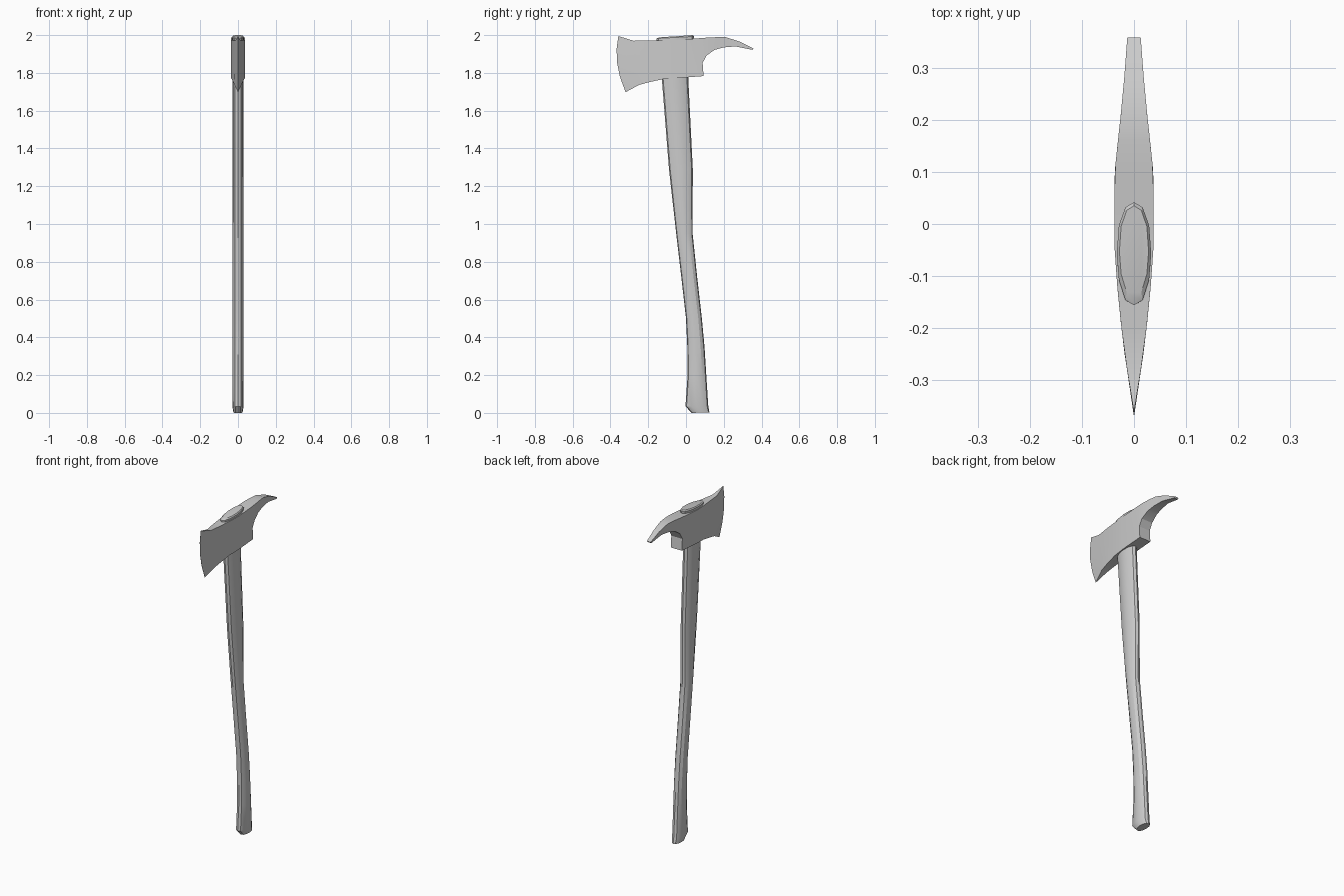
import bpy, bmesh, math

if "Cube" in bpy.data.objects:
    bpy.data.objects.remove(bpy.data.objects["Cube"])


def finish(bm, name):
    bmesh.ops.recalc_face_normals(bm, faces=bm.faces)
    me = bpy.data.meshes.new(name)
    bm.to_mesh(me)
    bm.free()
    ob = bpy.data.objects.new(name, me)
    bpy.context.collection.objects.link(ob)
    bpy.ops.object.select_all(action='DESELECT')
    ob.select_set(True)
    bpy.context.view_layer.objects.active = ob
    bpy.ops.object.shade_smooth_by_angle(angle=math.radians(25))
    return ob


def loft(rings, name):
    bm = bmesh.new()
    loops = [[bm.verts.new(p) for p in r] for r in rings]
    n = len(loops[0])
    for a, b in zip(loops, loops[1:]):
        for i in range(n):
            j = (i + 1) % n
            bm.faces.new((a[i], a[j], b[j], b[i]))
    bm.faces.new(loops[0])
    bm.faces.new(loops[-1])
    bmesh.ops.remove_doubles(bm, verts=bm.verts, dist=0.0005)
    return finish(bm, name)


# Handle: oval section swept through (front y, front z, back y, back z, half width)
half = [(0, 1), (.5, .9), (.88, .55), (1, .0), (.88, -.5), (.5, -.9), (0, -1)]
oval = half + [(-x, y) for x, y in half[-2:0:-1]]
stations = [
    (.03, 0, .124, .003, .024), (-.003, .035, .118, .035, .03),
    (.008, .19, .108, .19, .03), (.007, .35, .098, .35, .03),
    (0, .5, .084, .5, .03), (-.025, .72, .059, .72, .03),
    (-.052, .95, .035, .95, .03), (-.09, 1.29, .036, 1.29, .03),
    (-.128, 1.77, .012, 1.77, .03), (-.13, 1.93, .02, 1.93, .031),
    (-.156, 1.965, .04, 1.975, .033), (-.156, 1.982, .042, 1.993, .033),
    (-.14, 1.988, .035, 2.0, .028)]
rings = []
for y0, z0, y1, z1, w in stations:
    rings.append([(w * x, y0 + (y1 - y0) * (t + 1) / 2, z0 + (z1 - z0) * (t + 1) / 2)
                  for x, t in oval])
loft(rings, "handle")

# Axe head: thickness depends on y
widths = [(-.37, 0), (-.35, .002), (-.25, .018), (-.15, .030), (-.05, .037),
          (.1, .037), (.14, .033), (.25, .021), (.37, .012)]


def width(y):
    for (a, wa), (b, wb) in zip(widths, widths[1:]):
        if y <= b:
            return wa + (wb - wa) * (y - a) / (b - a)
    return widths[-1][1]


# Top and bottom outline pairs from blade to pick tip
pairs = [((-.278, 1.97), (-.247, 1.737)), ((-.2, 1.972), (-.19, 1.752)),
         ((-.12, 1.973), (-.12, 1.767)), ((-.05, 1.975), (-.05, 1.772)),
         ((.03, 1.98), (.093, 1.783)), ((.075, 1.984), (.088, 1.853)),
         ((.115, 1.987), (.109, 1.892)), ((.16, 1.989), (.151, 1.922)),
         ((.21, 1.989), (.2, 1.935)), ((.284, 1.966), (.262, 1.94)),
         ((.358, 1.929), (.352, 1.922))]
N = 5
cols = [[(-.358, 1.995), (-.367, 1.93), (-.366, 1.86), (-.35, 1.78), (-.32, 1.698)]]
for (ya, za), (yb, zb) in pairs:
    cols.append([(ya + (yb - ya) * k / (N - 1), za + (zb - za) * k / (N - 1))
                 for k in range(N)])
rings = []
for c, col in enumerate(cols):
    w = [0.0005 if c == 0 else width(y) for y, z in col]
    right = [(w[k], y, z) for k, (y, z) in enumerate(col)]
    rings.append(right + [(-x, y, z) for x, y, z in reversed(right)])
loft(rings, "axe_head")
